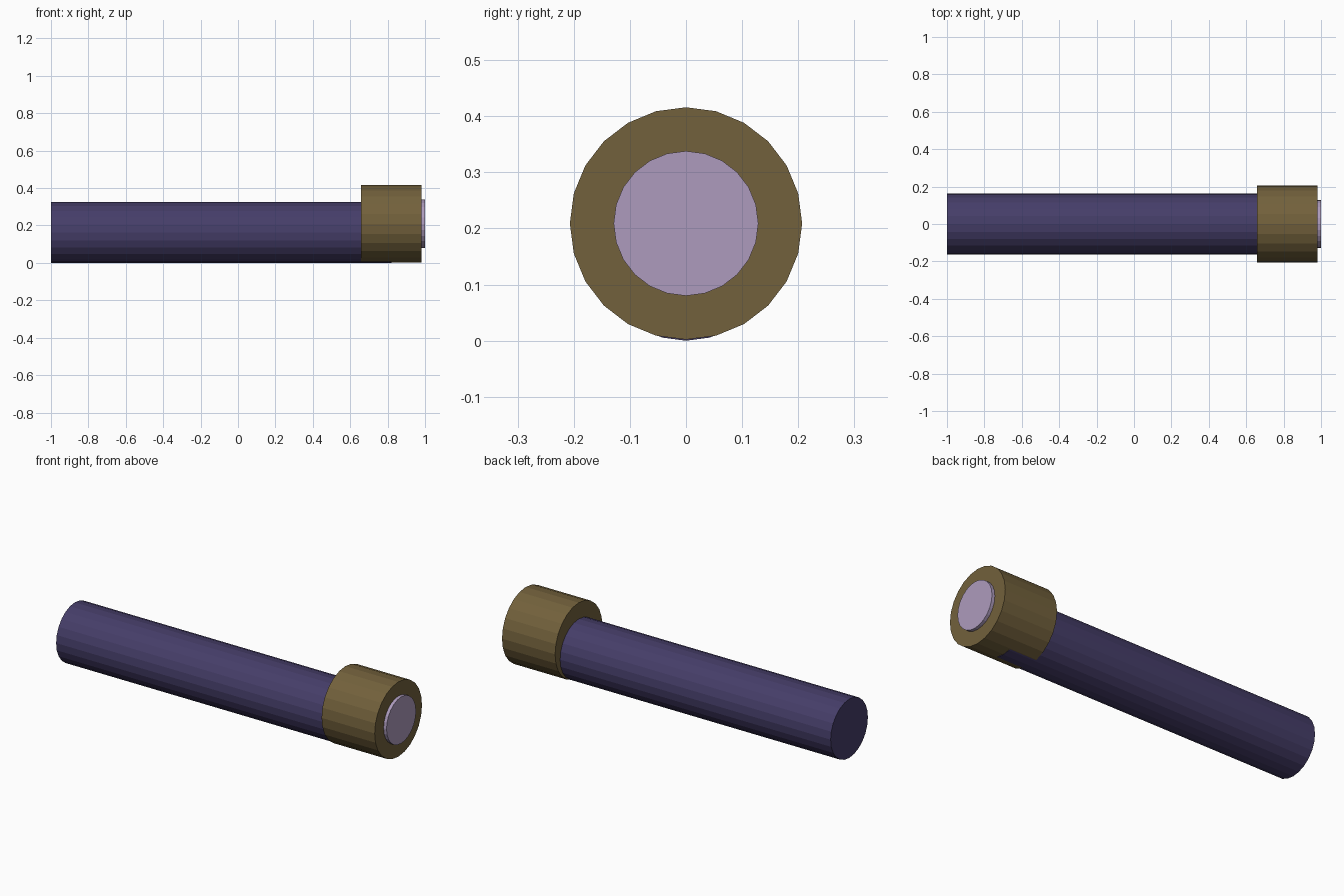
import bpy
from math import radians

cube = bpy.data.objects.get("Cube")
if cube:
    bpy.data.objects.remove(cube, do_unlink=True)


def material(name, rgb):
    mat = bpy.data.materials.new(name)
    mat.use_nodes = True
    mat.diffuse_color = (*rgb, 1)
    mat.node_tree.nodes["Principled BSDF"].inputs["Base Color"].default_value = (*rgb, 1)
    return mat


def rod(name, x_start, x_end, radius, z, mat):
    """Flat-shaded cylinder lying along x."""
    bpy.ops.mesh.primitive_cylinder_add(
        vertices=24, radius=radius, depth=x_end - x_start,
        location=((x_start + x_end) / 2, 0, z), rotation=(0, radians(90), 0))
    obj = bpy.context.object
    obj.name = name
    obj.data.materials.append(mat)
    return obj


purple = material("dark purple", (0.06, 0.047, 0.14))
olive = material("olive brown", (0.17, 0.12, 0.045))
lilac = material("pale lilac", (0.42, 0.33, 0.51))

# Long handle, ending halfway inside the head
rod("handle", -1.0, 0.82, 0.163, 0.163, purple)
# Wider head and the lens set into its end
rod("head", 0.657, 0.982, 0.207, 0.209, olive)
rod("lens", 0.92, 1.0, 0.129, 0.209, lilac)
